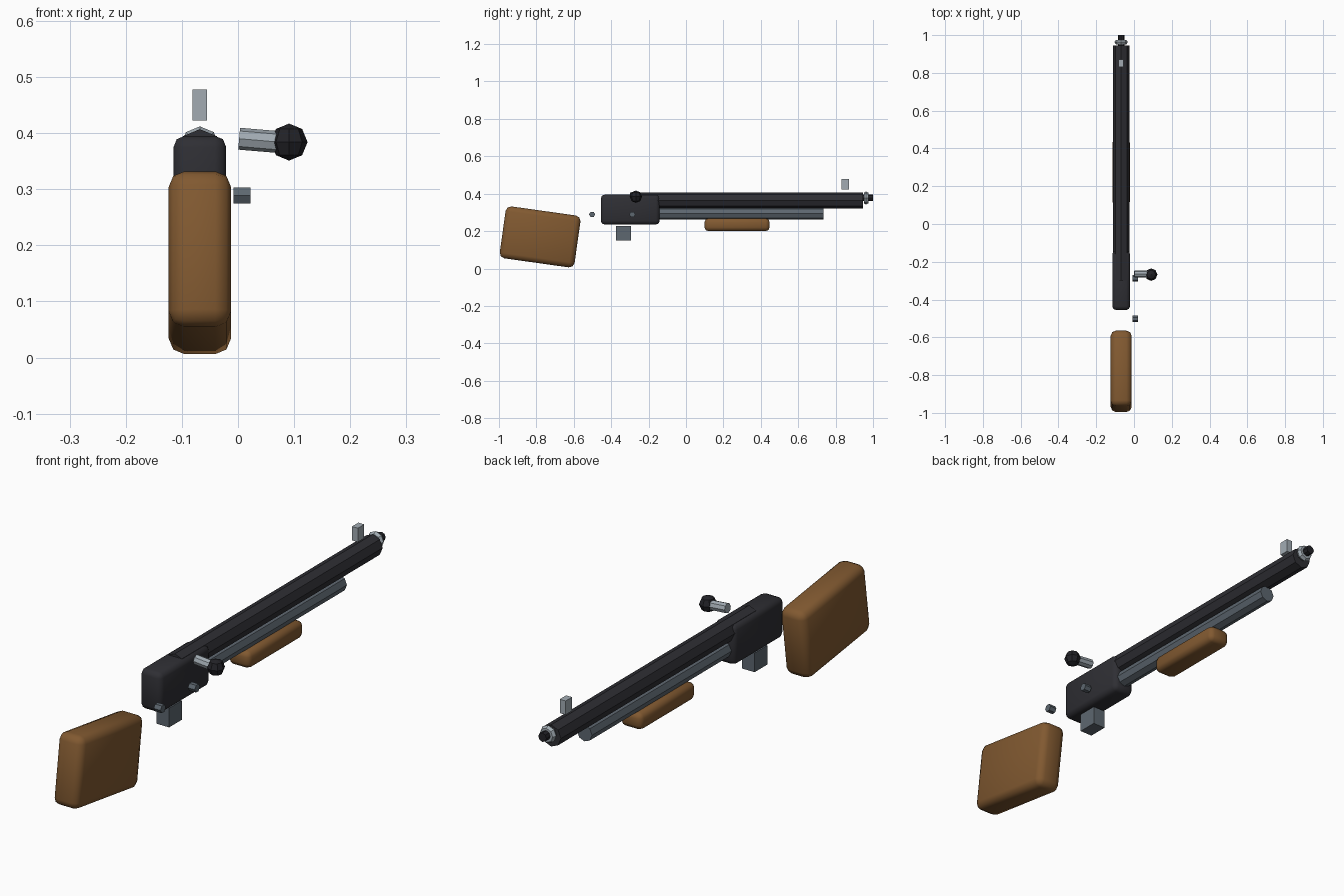
import bpy
from math import radians
from mathutils import Vector

cube = bpy.data.objects.get("Cube")
if cube:
    bpy.data.objects.remove(cube, do_unlink=True)

AXIS_X = -0.068  # centre line of the main body


def material(name, rgb):
    mat = bpy.data.materials.new(name)
    mat.use_nodes = True
    mat.diffuse_color = (*rgb, 1)
    mat.node_tree.nodes["Principled BSDF"].inputs["Base Color"].default_value = (*rgb, 1)
    return mat


wood = material("walnut_wood", (0.22, 0.10, 0.03))
dark = material("dark_metal", (0.028, 0.028, 0.034))
black = material("black_metal", (0.016, 0.016, 0.02))
steel = material("grey_steel", (0.11, 0.135, 0.16))
bright = material("bright_steel", (0.36, 0.41, 0.45))


def finish(name, mat):
    obj = bpy.context.object
    obj.name = obj.data.name = name
    obj.data.materials.append(mat)
    return obj


def box(name, mat, centre, size, tilt=0, bevel=0):
    bpy.ops.mesh.primitive_cube_add(size=1, location=centre)
    obj = finish(name, mat)
    obj.scale = size
    bpy.ops.object.transform_apply(location=False, rotation=False, scale=True)
    obj.rotation_euler.x = radians(tilt)
    if bevel:
        mod = obj.modifiers.new("rounded_edges", "BEVEL")
        mod.width = bevel
        mod.segments = 2
        bpy.ops.object.shade_smooth()
    return obj


def rod(name, mat, start, end, radius, sides=8):
    start, end = Vector(start), Vector(end)
    span = end - start
    bpy.ops.mesh.primitive_cylinder_add(
        vertices=sides, radius=radius, depth=span.length, location=(start + end) / 2)
    obj = finish(name, mat)
    # Keep one corner of the section aligned with the world axes
    obj.rotation_euler = Vector((0, 0, 1)).rotation_difference(span).to_euler()
    return obj


def lengthwise(name, mat, y0, y1, z, radius):
    return rod(name, mat, (AXIS_X, y0, z), (AXIS_X, y1, z), radius)


# Wooden parts
box("stock", wood, (AXIS_X, -0.78, 0.169), (0.111, 0.404, 0.28), tilt=-8, bevel=0.028)
box("fore_end", wood, (AXIS_X, 0.273, 0.234), (0.094, 0.348, 0.068), bevel=0.02)

# Receiver and the block below it
box("receiver", dark, (AXIS_X, -0.298, 0.315), (0.094, 0.315, 0.16), bevel=0.02)
box("lower_block", steel, (AXIS_X, -0.335, 0.188), (0.055, 0.08, 0.076))

# Barrel, tube and muzzle
lengthwise("barrel", dark, -0.3, 0.945, 0.364, 0.043)
lengthwise("lower_tube", steel, -0.2, 0.735, 0.294, 0.033)
lengthwise("muzzle_tip", black, 0.94, 1.0, 0.378, 0.018)
bpy.ops.mesh.primitive_torus_add(
    major_segments=8, minor_segments=6, major_radius=0.021, minor_radius=0.014,
    location=(AXIS_X, 0.963, 0.377), rotation=(radians(90), 0, 0))
finish("muzzle_ring", bright)

# Front sight
box("front_sight", bright, (AXIS_X, 0.852, 0.45), (0.026, 0.04, 0.055))

# Bolt handle with its knob
rod("bolt_handle", bright, (0.002, -0.265, 0.39), (0.085, -0.265, 0.383), 0.0195)
bpy.ops.mesh.primitive_uv_sphere_add(
    segments=8, ring_count=4, radius=0.033, location=(0.091, -0.268, 0.384))
finish("bolt_knob", black)

# Side pins
for label, y in (("rear_pin", -0.502), ("front_pin", -0.287)):
    rod(label, steel, (-0.008, y, 0.289), (0.022, y, 0.289), 0.0165, sides=6)
